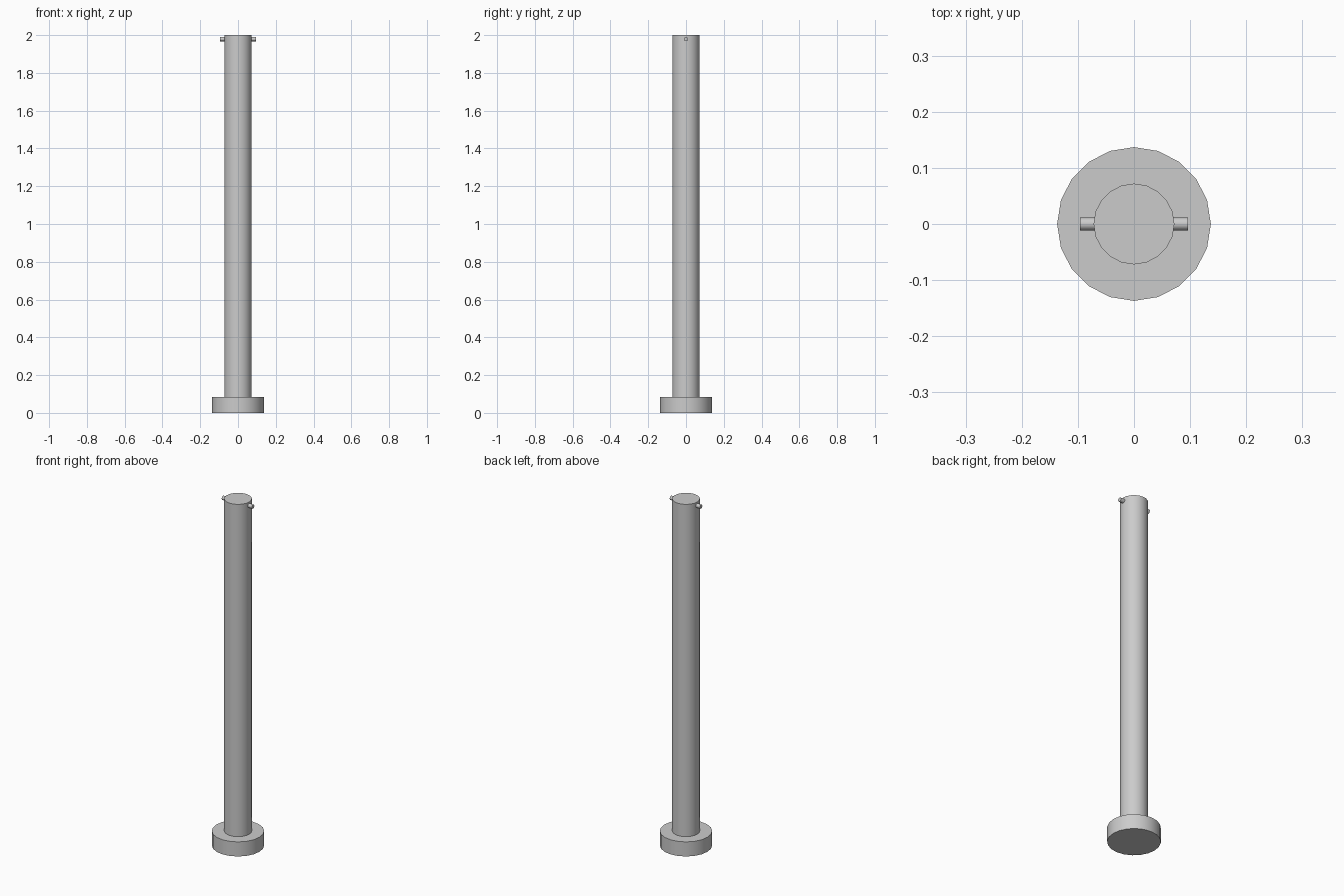
import bpy
import math

cube = bpy.data.objects.get("Cube")
if cube:
    bpy.data.objects.remove(cube, do_unlink=True)

grey = bpy.data.materials.new("plain grey")
grey.use_nodes = True
colour = (0.6, 0.6, 0.6, 1)
grey.diffuse_color = colour
grey.node_tree.nodes["Principled BSDF"].inputs["Base Color"].default_value = colour


def cylinder(name, radius, length, centre, sides=20, rotation=(0, 0, 0)):
    bpy.ops.mesh.primitive_cylinder_add(vertices=sides, radius=radius, depth=length,
                                        location=centre, rotation=rotation)
    obj = bpy.context.object
    obj.name = name
    obj.data.materials.append(grey)
    bpy.ops.object.shade_smooth_by_angle(angle=math.radians(35))
    return obj


# Round foot
cylinder("base", 0.137, 0.084, (0, 0, 0.042))

# Tall post standing on the foot
cylinder("post", 0.072, 1.916, (0, 0, 1.042))

# Cross pin through the top of the post
cylinder("cross_pin", 0.0115, 0.192, (0, 0, 1.979), rotation=(0, math.pi / 2, 0))
